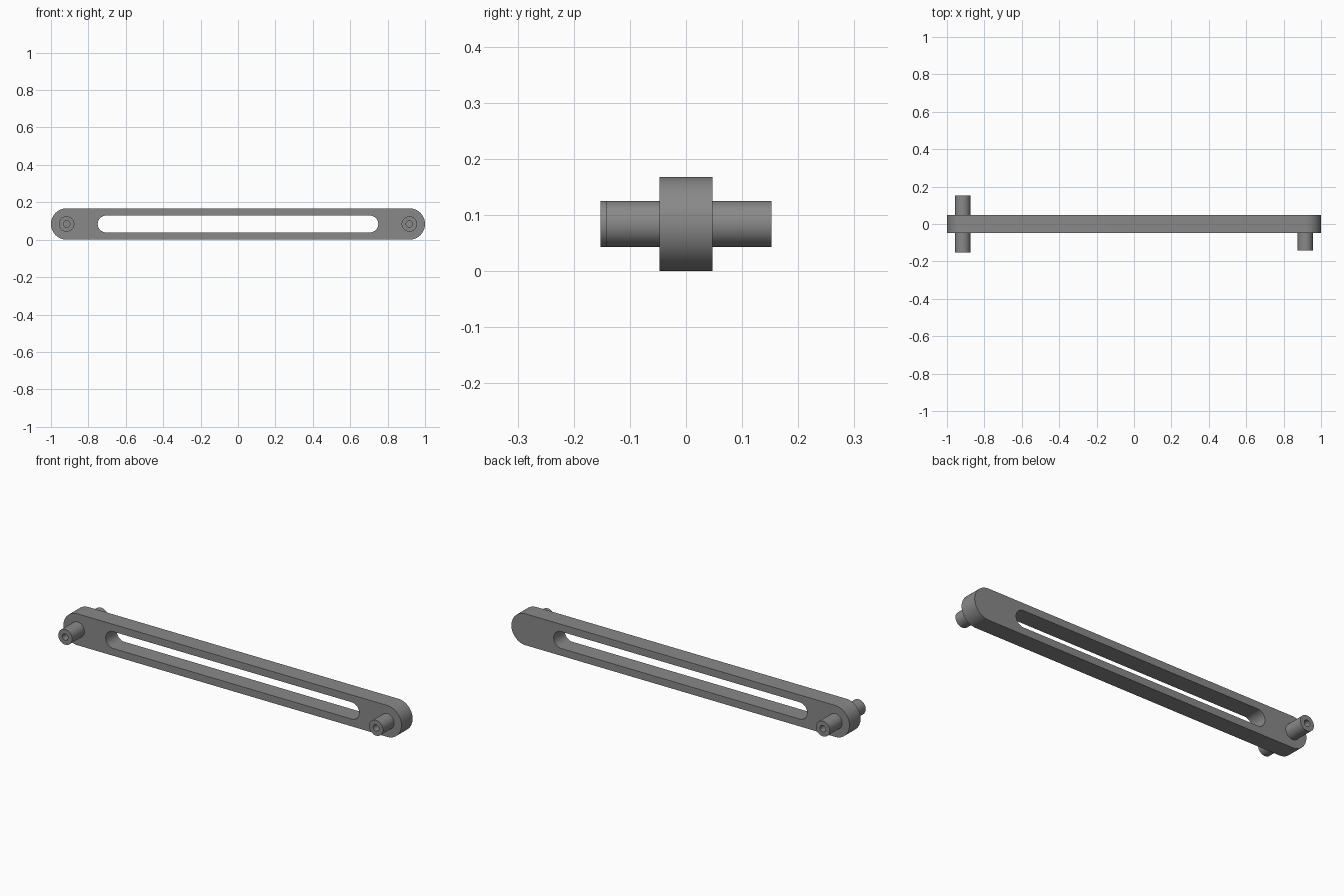
import bpy, bmesh, math

if "Cube" in bpy.data.objects:
    bpy.data.objects.remove(bpy.data.objects["Cube"])

HALF_DEPTH, MID_Z, PIN_X = 0.047, 0.084, 0.916

grey = bpy.data.materials.new("mid grey")
grey.diffuse_color = (0.25, 0.25, 0.25, 1)
grey.use_nodes = True
grey.node_tree.nodes["Principled BSDF"].inputs["Base Color"].default_value = grey.diffuse_color


def finish(name, bm):
    bmesh.ops.recalc_face_normals(bm, faces=bm.faces)
    mesh = bpy.data.meshes.new(name)
    bm.to_mesh(mesh)
    bm.free()
    mesh.materials.append(grey)
    obj = bpy.data.objects.new(name, mesh)
    bpy.context.collection.objects.link(obj)
    bpy.ops.object.select_all(action='DESELECT')
    obj.select_set(True)
    bpy.context.view_layer.objects.active = obj
    bpy.ops.object.shade_smooth_by_angle(angle=math.radians(30))
    return obj


def bridge(bm, a, b):
    for i in range(len(a)):
        j = (i + 1) % len(a)
        bm.faces.new((a[i], a[j], b[j], b[i]))


def capsule(bm, centre_x, radius, y, steps=24):
    # Outline with two half-round ends
    ring = []
    for side, start in ((1, -math.pi / 2), (-1, math.pi / 2)):
        for i in range(steps + 1):
            a = start + math.pi * i / steps
            ring.append(bm.verts.new((side * centre_x + radius * math.cos(a), y,
                                      MID_Z + radius * math.sin(a))))
    return ring


# Bar with a long slot through it
bm = bmesh.new()
rings = [capsule(bm, cx, r, y) for cx, r, y in (
    (PIN_X, 0.084, -HALF_DEPTH), (PIN_X, 0.084, HALF_DEPTH),
    (0.705, 0.045, HALF_DEPTH), (0.705, 0.045, -HALF_DEPTH))]
for k in range(4):
    bridge(bm, rings[k], rings[(k + 1) % 4])
finish("slotted_bar", bm)


def pin(name, x, direction, tip, segments=40):
    # Round pin with a small blind hole in its tip
    bm = bmesh.new()
    profile = ((0.041, HALF_DEPTH), (0.041, tip), (0.017, tip), (0.017, HALF_DEPTH))
    loops = [[bm.verts.new((x + r * math.cos(2 * math.pi * i / segments), direction * y,
                            MID_Z + r * math.sin(2 * math.pi * i / segments)))
              for i in range(segments)] for r, y in profile]
    for a, b in zip(loops, loops[1:]):
        bridge(bm, a, b)
    bm.faces.new(loops[-1])
    finish(name, bm)


pin("left_front_pin", -PIN_X, -1, 0.152)
pin("left_rear_pin", -PIN_X, 1, 0.152)
pin("right_front_pin", PIN_X, -1, 0.142)
